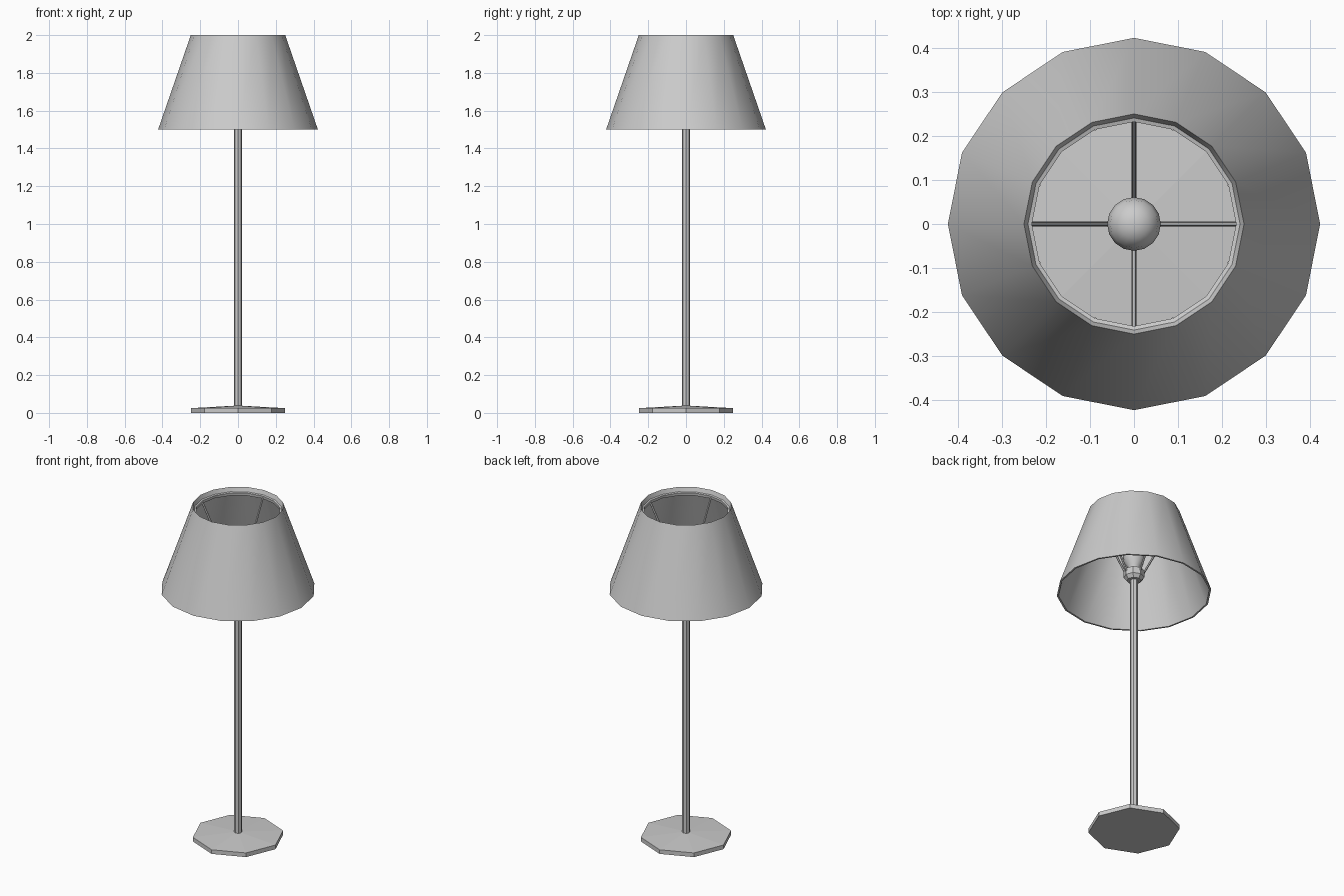
import bpy, bmesh
from math import cos, sin, pi, radians
from mathutils import Vector

if "Cube" in bpy.data.objects:
    bpy.data.objects.remove(bpy.data.objects["Cube"])


def lathe(name, profile, sides, closed=False, smooth=None):
    """Revolve (radius, z) points around z; closed joins last ring to first, otherwise ends are capped."""
    bm = bmesh.new()
    rings = [[bm.verts.new((r * cos(2 * pi * i / sides), r * sin(2 * pi * i / sides), z))
              for i in range(sides)] for r, z in profile]
    pairs = list(zip(rings, rings[1:]))
    if closed:
        pairs.append((rings[-1], rings[0]))
    else:
        bm.faces.new(rings[0])
        bm.faces.new(rings[-1])
    for a, b in pairs:
        for i in range(sides):
            j = (i + 1) % sides
            bm.faces.new((a[i], a[j], b[j], b[i]))
    bmesh.ops.recalc_face_normals(bm, faces=bm.faces)
    mesh = bpy.data.meshes.new(name)
    bm.to_mesh(mesh)
    bm.free()
    ob = bpy.data.objects.new(name, mesh)
    bpy.context.collection.objects.link(ob)
    if smooth:
        bpy.ops.object.select_all(action='DESELECT')
        ob.select_set(True)
        bpy.context.view_layer.objects.active = ob
        bpy.ops.object.shade_smooth_by_angle(angle=radians(smooth))
    return ob


def rod(name, start, end, radius, sides=6):
    """Thin straight rod between two points."""
    a, b = Vector(start), Vector(end)
    ob = lathe(name, [(radius, 0), (radius, (b - a).length)], sides)
    ob.location = a
    ob.rotation_euler = (b - a).to_track_quat('Z', 'Y').to_euler()
    return ob


# octagonal foot with a slightly raised top
lathe("base", [(0.25, 0), (0.25, 0.025), (0.02, 0.038)], 8)

# stem
lathe("pole", [(0.022, 0.03), (0.022, 1.60)], 8, smooth=30)

# bulb holder and bulb
lathe("socket", [(0.04, 1.575), (0.057, 1.595), (0.057, 1.635), (0.035, 1.645)], 8)
lathe("bulb", [(0.03, 1.635), (0.036, 1.66), (0.054, 1.69), (0.061, 1.725),
               (0.054, 1.757), (0.033, 1.778), (0.012, 1.785)], 16, smooth=60)

# hollow shade with an inward lip under the top rim
lathe("shade", [(0.423, 1.50), (0.25, 2.0), (0.241, 1.975), (0.232, 1.972),
                (0.234, 1.955), (0.257, 1.95), (0.413, 1.50)],
      16, closed=True, smooth=30)

# four arms from the socket up to the shade
for k in range(4):
    c, s = cos(k * pi / 2), sin(k * pi / 2)
    rod(f"shade_arm_{k + 1}", (0.048 * c, 0.048 * s, 1.61),
        (0.238 * c, 0.238 * s, 1.96), 0.006)
